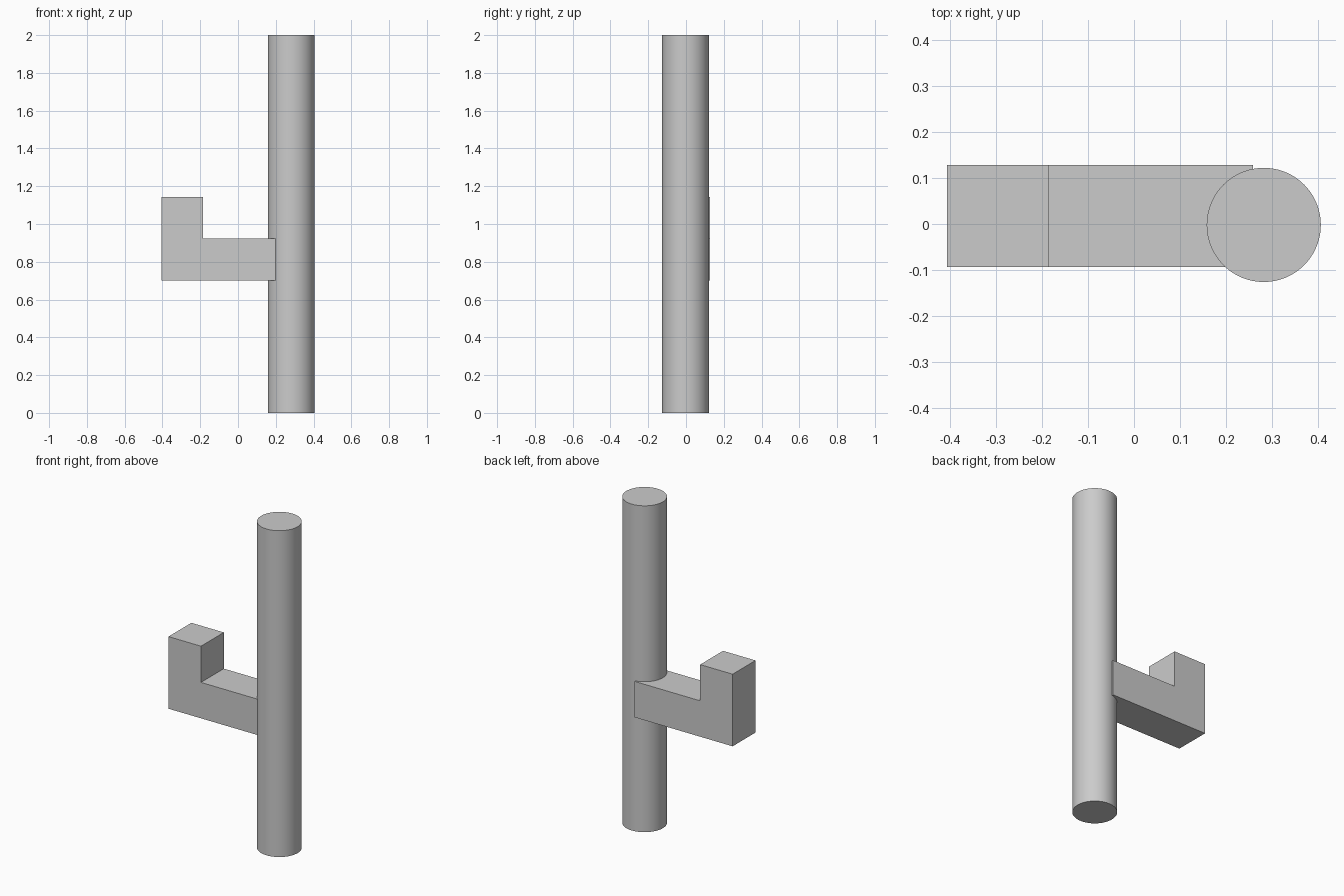
import bpy
from math import radians

cube = bpy.data.objects.get("Cube")
if cube:
    bpy.data.objects.remove(cube, do_unlink=True)

grey = bpy.data.materials.new("plain grey")
grey.use_nodes = True
colour = (0.6, 0.6, 0.6, 1)
grey.diffuse_color = colour
grey.node_tree.nodes["Principled BSDF"].inputs["Base Color"].default_value = colour


def block(name, low, high):
    """Box between two opposite corners."""
    centre = [(a + b) / 2 for a, b in zip(low, high)]
    bpy.ops.mesh.primitive_cube_add(size=1, location=centre)
    ob = bpy.context.object
    ob.name = name
    ob.scale = [b - a for a, b in zip(low, high)]
    bpy.ops.object.transform_apply(location=False, rotation=False, scale=True)
    ob.data.materials.append(grey)
    return ob


# Tall round post
bpy.ops.mesh.primitive_cylinder_add(vertices=96, radius=0.124, depth=2,
                                    location=(0.282, -0.002, 1))
post = bpy.context.object
post.name = "post"
post.data.materials.append(grey)
bpy.ops.object.shade_smooth_by_angle(angle=radians(30))

# Side arm running into the post, with an upright block at its free end
front, back = -0.093, 0.128
left_end, inner, right_end = -0.406, -0.186, 0.259
block("arm", (inner, front, 0.702), (right_end, back, 0.922))
block("arm_upright", (left_end, front, 0.702), (inner, back, 1.144))
